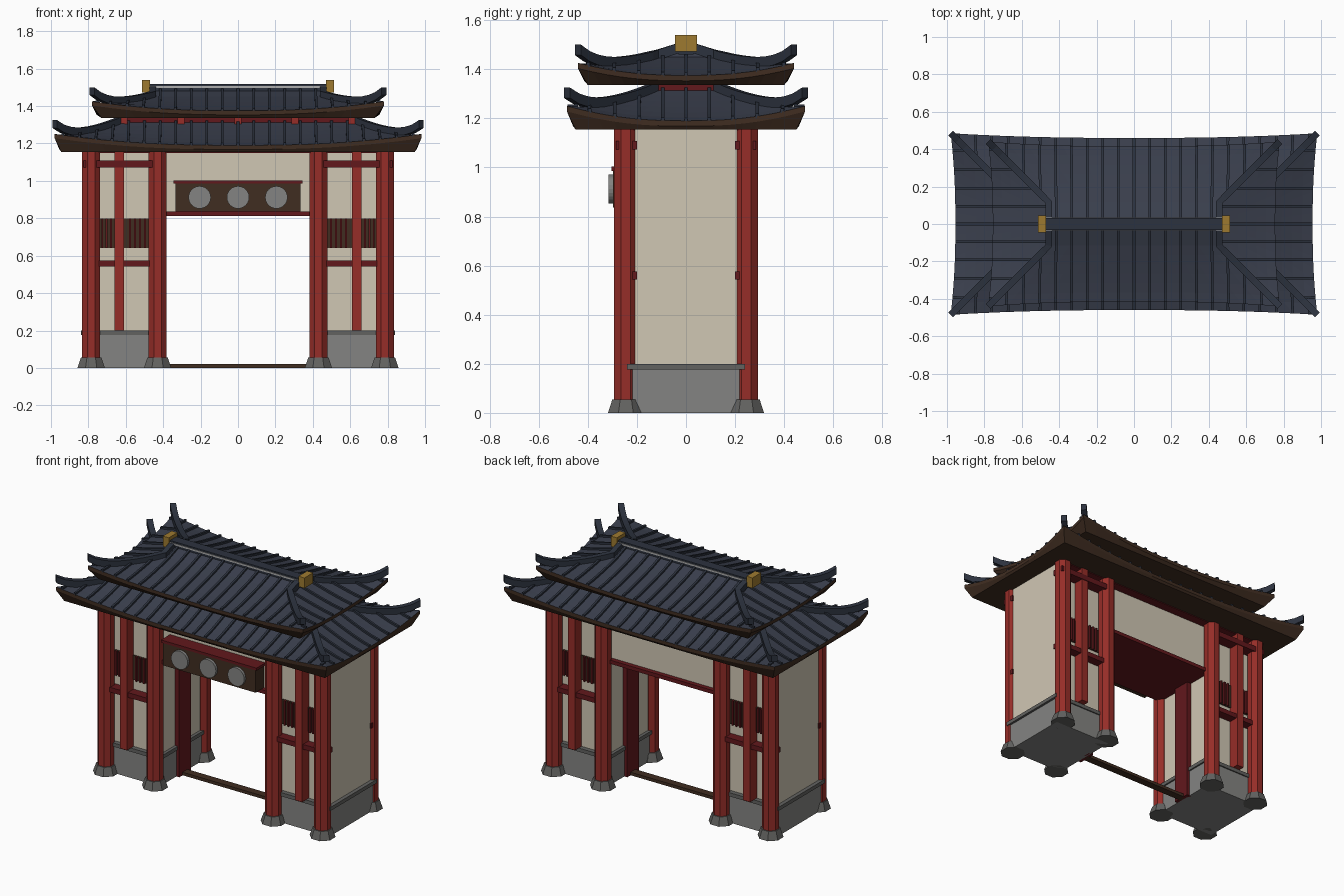
import bpy, bmesh, math
from mathutils import Vector, Matrix

if "Cube" in bpy.data.objects:
    bpy.data.objects.remove(bpy.data.objects["Cube"])


def mat(name, r, g, b):
    m = bpy.data.materials.new(name)
    lin = [((c / 255 + 0.055) / 1.055) ** 2.4 for c in (r, g, b)]
    m.diffuse_color = (*lin, 1)
    m.use_nodes = True
    m.node_tree.nodes["Principled BSDF"].inputs["Base Color"].default_value = m.diffuse_color
    return m


RED = mat("red_paint", 150, 45, 40)
DARK_RED = mat("dark_red_paint", 98, 24, 28)
PLASTER = mat("cream_plaster", 208, 199, 180)
STONE = mat("grey_stone", 132, 132, 130)
DARK_STONE = mat("dark_stone", 98, 98, 96)
TILE = mat("roof_tile", 58, 63, 77)
RIB = mat("roof_rib", 44, 50, 62)
GOLD = mat("gold", 158, 122, 48)
BROWN = mat("dark_wood", 64, 45, 33)
PALE = mat("pale_trim", 175, 175, 175)


def box(bm, x0, x1, y0, y1, z0, z1):
    m = Matrix.Translation(((x0 + x1) / 2, (y0 + y1) / 2, (z0 + z1) / 2))
    m = m @ Matrix.Diagonal((abs(x1 - x0), abs(y1 - y0), z1 - z0, 1))
    bmesh.ops.create_cube(bm, size=1, matrix=m)


def prism(bm, x, y, z0, z1, r0, r1, n=8):
    # r0, r1 are the distances to the flat sides
    k = 1 / math.cos(math.pi / n)
    m = Matrix.Translation((x, y, (z0 + z1) / 2)) @ Matrix.Rotation(math.pi / n, 4, 'Z')
    bmesh.ops.create_cone(bm, cap_ends=True, segments=n, radius1=r0 * k, radius2=r1 * k,
                          depth=z1 - z0, matrix=m)


def sweep(bm, pts, w, h, sink=0.006):
    # upright rectangular bar along a path
    rings = []
    for i, p in enumerate(pts):
        d = pts[min(i + 1, len(pts) - 1)] - pts[max(i - 1, 0)]
        s = Vector((-d.y, d.x, 0)).normalized() * w / 2
        lo, hi = Vector((0, 0, -sink)), Vector((0, 0, h))
        rings.append([bm.verts.new(p + o) for o in (s + lo, s + hi, hi - s, lo - s)])
    for a, b in zip(rings, rings[1:]):
        for j in range(4):
            bm.faces.new((a[j], a[(j + 1) % 4], b[(j + 1) % 4], b[j]))
    bm.faces.new(rings[0])
    bm.faces.new(rings[-1])


def finish(name, bm, *mats):
    bmesh.ops.recalc_face_normals(bm, faces=bm.faces)
    me = bpy.data.meshes.new(name)
    bm.to_mesh(me)
    bm.free()
    for m in mats:
        me.materials.append(m)
    bpy.context.collection.objects.link(bpy.data.objects.new(name, me))


def part(name, material, build):
    bm = bmesh.new()
    build(bm)
    finish(name, bm, material)


def mirrored(name, material, *boxes):
    # boxes given for the +x, front side; copied to all four quarters
    def build(bm):
        for x0, x1, y0, y1, z0, z1 in boxes:
            for sx in (1, -1):
                for sy in (1, -1) if y0 + y1 else (1,):
                    box(bm, sx * x0, sx * x1, sy * y0, sy * y1, z0, z1)
    part(name, material, build)


# columns and their stone feet
COLS = [(x, y) for x in (-0.785, -0.43, 0.43, 0.785) for y in (-0.245, 0.245)]
part("columns", RED, lambda bm: [prism(bm, x, y, 0.03, 1.18, 0.048, 0.048) for x, y in COLS])
part("column_bases", DARK_STONE, lambda bm: [prism(bm, x, y, 0, 0.055, 0.073, 0.055) for x, y in COLS])

# side bays
mirrored("stone_plinths", STONE, (0.405, 0.825, -0.232, 0.232, 0, 0.178))
mirrored("plinth_caps", DARK_STONE, (0.395, 0.84, -0.24, 0.24, 0.176, 0.2))
mirrored("side_walls", PLASTER, (0.415, 0.815, -0.21, 0.21, 0.2, 1.17))
mirrored("middle_posts", RED, (0.609, 0.66, -0.28, -0.205, 0.2, 1.17))
mirrored("side_rails", DARK_RED, (0.43, 0.825, -0.285, -0.2, 1.072, 1.108),
         (0.43, 0.825, -0.27, -0.2, 0.543, 0.575))
mirrored("window_panels", BROWN, (0.47, 0.745, -0.218, -0.205, 0.64, 0.8))
mirrored("window_slats", DARK_RED, *[(x - 0.005, x + 0.005, -0.232, -0.21, 0.64, 0.8)
                                     for x in (0.497, 0.524, 0.551, 0.578, 0.68, 0.703, 0.726)])

# gateway
part("lintel_wall", PLASTER, lambda bm: box(bm, -0.42, 0.42, -0.21, 0.21, 0.83, 1.17))
part("lintel", DARK_RED, lambda bm: box(bm, -0.42, 0.42, -0.24, 0.24, 0.813, 0.837))
mirrored("door_jambs", DARK_RED, (0.384, 0.42, -0.06, 0.06, 0, 0.82))
part("threshold", BROWN, lambda bm: box(bm, -0.4, 0.4, -0.025, 0.025, 0, 0.02))
mirrored("top_beams", DARK_RED, (0, 0.82, -0.27, -0.21, 1.15, 1.18))

# hanging board with three round plates
part("sign_board", BROWN, lambda bm: box(bm, -0.335, 0.335, -0.297, -0.2, 0.837, 0.988))
part("sign_top", DARK_RED, lambda bm: box(bm, -0.346, 0.346, -0.303, -0.2, 0.986, 1.003))
part("sign_discs", STONE, lambda bm: [bmesh.ops.create_cone(
    bm, cap_ends=True, segments=24, radius1=0.06, radius2=0.06, depth=0.03,
    matrix=Matrix.Translation((x, -0.3, 0.912)) @ Matrix.Rotation(math.pi / 2, 4, 'X'))
    for x in (-0.205, 0, 0.205)])

# storey between the roofs
part("upper_wall", DARK_RED, lambda bm: box(bm, -0.63, 0.63, -0.14, 0.14, 1.25, 1.36))
mirrored("upper_brackets", RED, *[(x - 0.018, x + 0.018, -0.155, -0.13, 1.28, 1.36)
                                  for x in (0, 0.305, 0.61)])


def roof(name, A, B, a1, b1, z0, z1, zs, lift, sa, sb, ridge=None):
    def pt(side, u, t, dz=0.0):
        k = abs(u) ** 2.5 * (1 - t) ** 2
        hw = A + (a1 - A) * t + 0.025 * k
        yw = B + (b1 - B) * t + 0.025 * k
        z = z0 + (z1 - z0) * t ** 1.2 + lift * k + dz
        x, y = [(u * hw, -yw), (hw, u * yw), (-u * hw, yw), (-hw, -u * yw)][side]
        return Vector((x, y, z))

    # body: soffit ring, fascia, then tiled rings up to the inner rectangle
    N = 16
    us = [-1 + 2 * i / N for i in range(N)]
    flat = [Vector(p) for u in [us] for p in
            [(v * sa, -sb, zs) for v in u] + [(sa, v * sb, zs) for v in u] +
            [(-v * sa, sb, zs) for v in u] + [(-sa, -v * sb, zs) for v in u]]
    loops = [flat, [pt(s, u, 0, -0.022) for s in range(4) for u in us]]
    loops += [[pt(s, u, i / 6) for s in range(4) for u in us] for i in range(7)]
    bm = bmesh.new()
    rings = [[bm.verts.new(p) for p in lp] for lp in loops]
    for r, (a, b) in enumerate(zip(rings, rings[1:])):
        for j in range(4 * N):
            k = (j + 1) % (4 * N)
            bm.faces.new((a[j], a[k], b[k], b[j])).material_index = int(r < 2)
    bm.faces.new(rings[0]).material_index = 1
    bm.faces.new(rings[-1])
    if ridge:  # gabled top
        e = [[bm.verts.new((x, y, z)) for y, z in ((-b1, z1), (0, ridge), (b1, z1))] for x in (-a1, a1)]
        for i in range(3):
            bm.faces.new((e[0][i], e[0][(i + 1) % 3], e[1][(i + 1) % 3], e[1][i]))
        for tri in e:
            bm.faces.new(tri)
    finish(name, bm, TILE, BROWN)

    # tile ribs on all four slopes
    bm = bmesh.new()
    for side in range(4):
        H, h1, step = (A, a1, 0.0833) if side % 2 == 0 else (B, b1, 0.095)
        n = int((H - 0.02) / step)
        for i in range(-n, n + 1):
            c = i * step
            tm = min(1, (H - abs(c)) / (H - h1))
            ts = [tm * j / 6 for j in range(7)]
            pts = [pt(side, c / (H + (h1 - H) * t), t) for t in ts]
            if ridge and side % 2 == 0 and tm == 1:
                pts.append(Vector((pts[-1].x, 0, ridge)))
            sweep(bm, pts, 0.014, 0.012)
    finish(name + "_ribs", bm, RIB)

    # hip ridges with curled tips
    bm = bmesh.new()
    for side in range(4):
        pts = [pt(side, 1, i / 10, 0.045 * (1 - i / 10) ** 6) for i in range(11)]
        if ridge:
            pts.append(Vector((pts[-1].x, 0, ridge - 0.005)))
        sweep(bm, pts, 0.036, 0.03, 0.012)
    finish(name + "_hips", bm, RIB)


roof("lower_roof", 0.955, 0.46, 0.62, 0.125, 1.19, 1.318, 1.155, 0.06, 0.945, 0.45)
roof("upper_roof", 0.755, 0.415, 0.455, 0.115, 1.375, 1.45, 1.336, 0.05, 0.73, 0.4, ridge=1.492)

# main ridge and end ornaments
part("main_ridge", RIB, lambda bm: box(bm, -0.47, 0.47, -0.03, 0.03, 1.46, 1.498))
part("ridge_trim", PALE, lambda bm: box(bm, -0.47, 0.47, -0.036, 0.036, 1.497, 1.508))
part("ridge_cap", RIB, lambda bm: box(bm, -0.47, 0.47, -0.032, 0.032, 1.507, 1.518))
mirrored("ridge_ornaments", GOLD, (0.47, 0.513, -0.045, 0.045, 1.472, 1.54))
